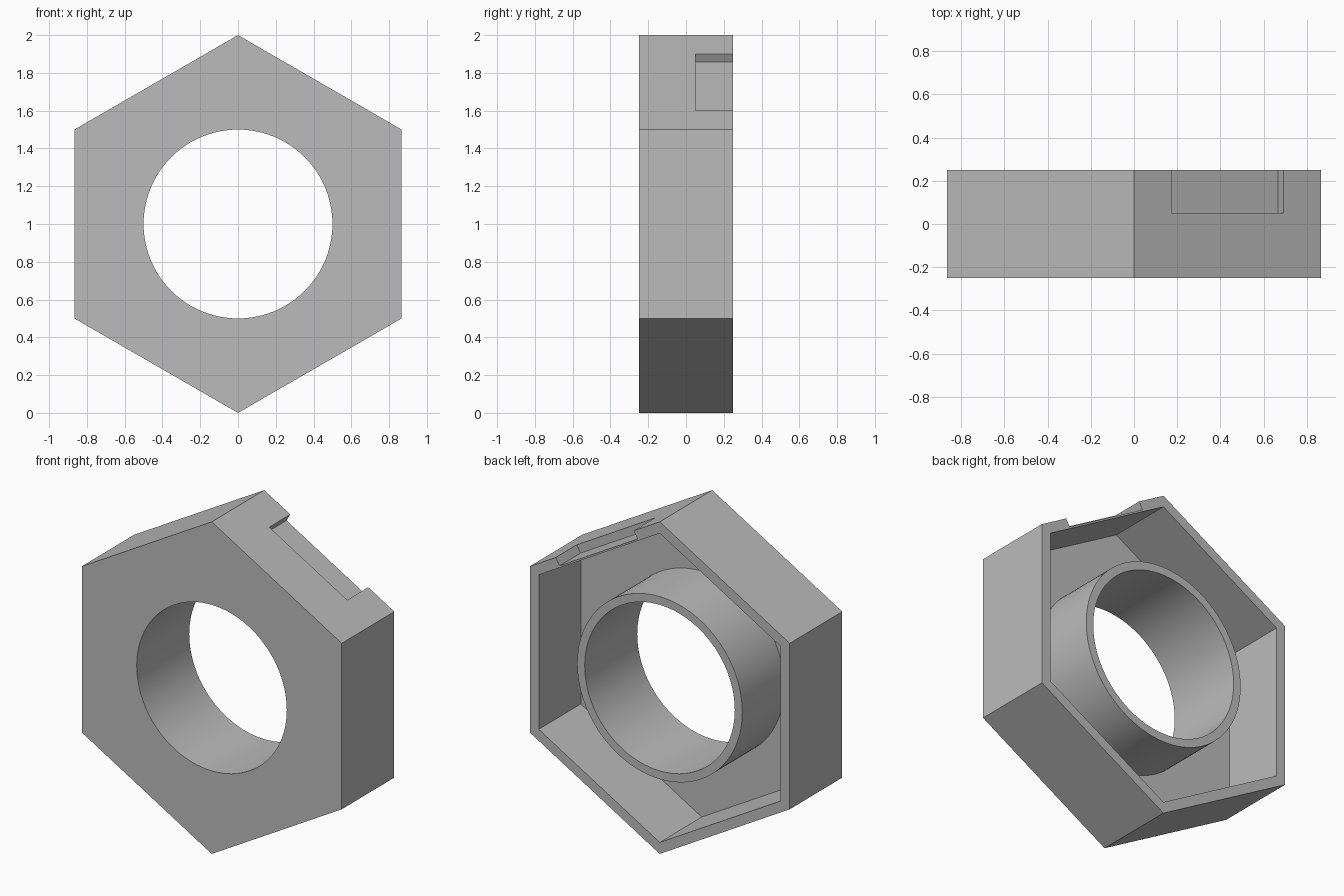
import bpy, bmesh, math
from mathutils import Vector

if "Cube" in bpy.data.objects:
    bpy.data.objects.remove(bpy.data.objects["Cube"])

CZ = 1.0            # height of the nut's axis
FRONT, BACK = -0.25, 0.25

grey = bpy.data.materials.new("plain grey")
grey.diffuse_color = (0.5, 0.5, 0.5, 1)
grey.use_nodes = True
grey.node_tree.nodes["Principled BSDF"].inputs["Base Color"].default_value = grey.diffuse_color


def polygon(radius, sides):
    """Regular polygon in the xz plane with a corner at the top."""
    return [(radius * math.sin(2 * math.pi * i / sides),
             CZ + radius * math.cos(2 * math.pi * i / sides)) for i in range(sides)]


def prism(name, profile, y0, y1):
    """Extrude an xz profile from y0 to y1."""
    bm = bmesh.new()
    face = bm.faces.new([bm.verts.new((x, y0, z)) for x, z in profile])
    top = bmesh.ops.extrude_face_region(bm, geom=[face])
    moved = [g for g in top["geom"] if isinstance(g, bmesh.types.BMVert)]
    bmesh.ops.translate(bm, verts=moved, vec=(0, y1 - y0, 0))
    bmesh.ops.recalc_face_normals(bm, faces=bm.faces)
    mesh = bpy.data.meshes.new(name)
    bm.to_mesh(mesh)
    bm.free()
    mesh.materials.append(grey)
    obj = bpy.data.objects.new(name, mesh)
    bpy.context.collection.objects.link(obj)
    return obj


def combine(target, tool, operation):
    """Apply an exact boolean and drop the tool object."""
    tool.hide_render = True
    mod = target.modifiers.new(tool.name, 'BOOLEAN')
    mod.object, mod.operation, mod.solver = tool, operation, 'EXACT'
    bpy.ops.object.select_all(action='DESELECT')
    bpy.context.view_layer.objects.active = target
    target.select_set(True)
    bpy.ops.object.modifier_apply(modifier=mod.name)
    bpy.data.objects.remove(tool, do_unlink=True)


# Hexagonal shell, open at the back
wall = 0.06
nut = prism("hex_nut_shell", polygon(1.0, 6), FRONT, BACK)
pocket = polygon(1.0 - wall / math.cos(math.pi / 6), 6)
combine(nut, prism("pocket", pocket, -0.15, 0.4), 'DIFFERENCE')

# Central tube and its through bore
combine(nut, prism("tube", polygon(0.55, 96), -0.2, BACK), 'UNION')
combine(nut, prism("bore", polygon(0.5, 96), -0.4, 0.4), 'DIFFERENCE')

# Shallow notch in the upper right side, open at the back
corner = Vector((0, 2))
along = Vector((math.cos(math.pi / 6), -0.5))
out = Vector((0.5, math.cos(math.pi / 6)))
notch = [corner + along * a + out * d
         for a, d in ((0.2, -0.05), (0.8, -0.05), (0.8, 0.1), (0.2, 0.1))]
combine(nut, prism("notch", notch, 0.05, 0.4), 'DIFFERENCE')

# Smooth bore and tube, sharp edges elsewhere
bpy.ops.object.shade_smooth_by_angle(angle=math.radians(30))
